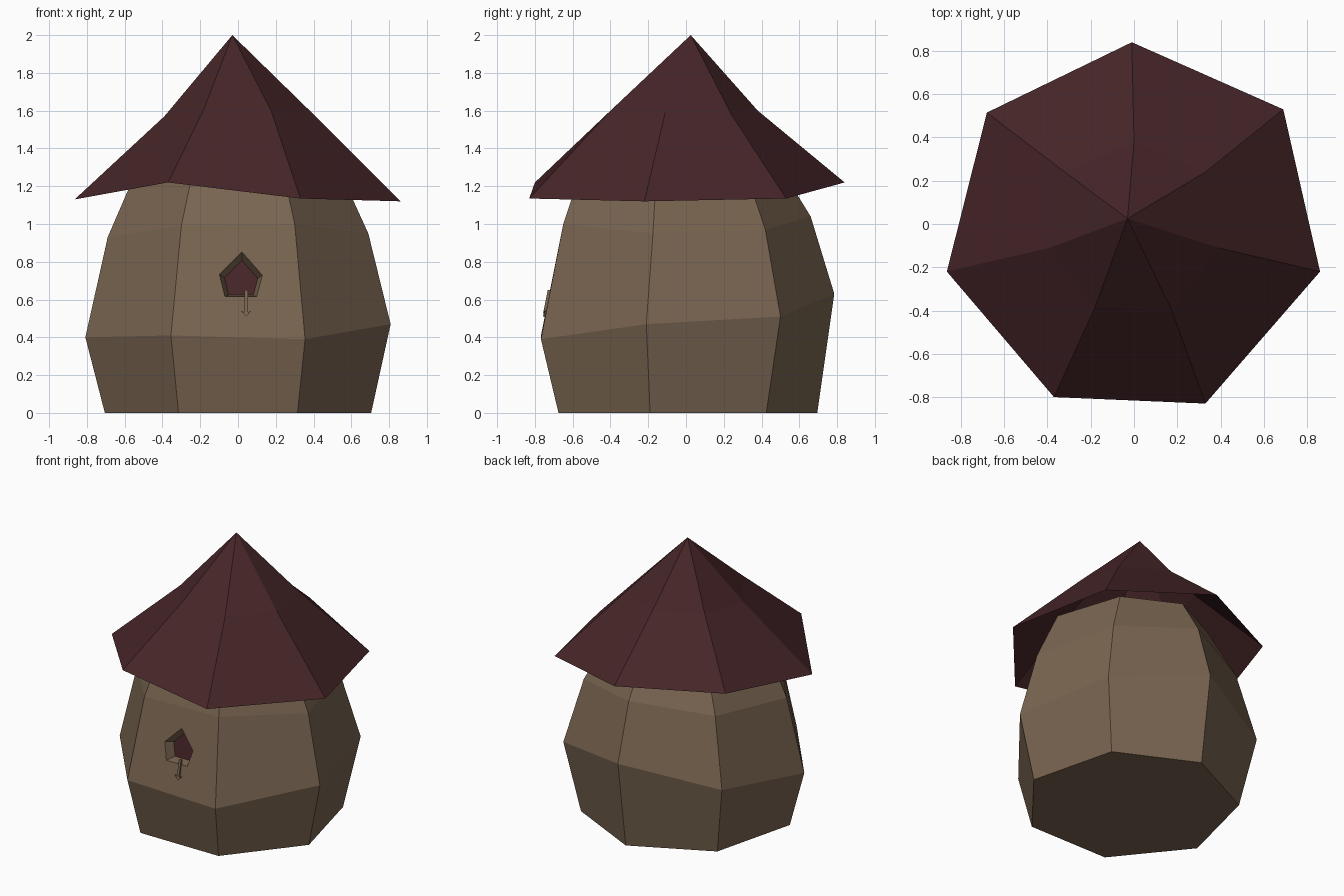
import bpy
import bmesh
from mathutils import Vector

cube = bpy.data.objects.get("Cube")
if cube:
    bpy.data.objects.remove(cube, do_unlink=True)


def make_material(name, colour):
    mat = bpy.data.materials.new(name)
    mat.use_nodes = True
    mat.diffuse_color = colour
    bsdf = next(n for n in mat.node_tree.nodes if n.type == 'BSDF_PRINCIPLED')
    bsdf.inputs["Base Color"].default_value = colour
    bsdf.inputs["Roughness"].default_value = 0.9
    return mat


wood = make_material("warm_brown_wood", (0.195, 0.132, 0.083, 1))
maroon = make_material("dark_maroon", (0.061, 0.0185, 0.021, 1))


def loft(name, rings, materials, cap_bottom=False, cap_top=False, apex=None):
    """Join rings of equal length (counter-clockwise, bottom to top) with flat faces."""
    bm = bmesh.new()
    loops = [[bm.verts.new(p) for p in ring] for ring in rings]
    count = len(loops[0])
    for low, high in zip(loops, loops[1:]):
        for i in range(count):
            j = (i + 1) % count
            bm.faces.new((low[i], low[j], high[j], high[i]))
    if cap_bottom:
        bm.faces.new(loops[0][::-1])
    if cap_top:
        bm.faces.new(loops[-1])
    if apex:
        tip = bm.verts.new(apex)
        for i in range(count):
            bm.faces.new((loops[-1][i], loops[-1][(i + 1) % count], tip))
    mesh = bpy.data.meshes.new(name)
    bm.to_mesh(mesh)
    bm.free()
    for mat in materials:
        mesh.materials.append(mat)
    obj = bpy.data.objects.new(name, mesh)
    bpy.context.collection.objects.link(obj)
    return obj


def heptagon(back_y, back_side, side, front, heights):
    """Seven corners, mirrored in x: back, three on the -x side, three on the +x side."""
    half = [back_side, side, front]
    flat = [(0, back_y)] + [(-x, y) for x, y in half] + half[::-1]
    return [(x, y, z) for (x, y), z in zip(flat, heights)]


# Body: uneven seven-sided barrel
body_rings = [
    heptagon(0.695, (0.55, 0.425), (0.705, -0.19), (0.315, -0.675), [0] * 7),
    heptagon(0.785, (0.64, 0.5), (0.808, -0.21), (0.355, -0.768),
             [0.63, 0.5, 0.4, 0.41, 0.39, 0.47, 0.51]),
    heptagon(0.66, (0.53, 0.42), (0.69, -0.175), (0.3, -0.65),
             [1.04, 0.98, 0.93, 0.99, 1.0, 0.95, 0.97]),
    heptagon(0.5, (0.38, 0.31), (0.53, -0.155), (0.235, -0.55), [1.3] * 7),
]
body = loft("body", body_rings, [wood, maroon], cap_bottom=True, cap_top=True)


# Front wall slope, used to seat the entrance and the perch
def wall_y(z):
    return -0.77 + 0.2 * (z - 0.4)


# Entrance: tapered five-sided recess with a dark floor
outline = [(0.02, 0.855), (-0.1, 0.735), (-0.07, 0.615), (0.1, 0.615), (0.13, 0.73)]


def entrance_ring(scale, depth):
    cx, cz = 0.02, 0.65
    pts = [(cx + (x - cx) * scale, cz + (z - cz) * scale) for x, z in outline]
    return [(x, wall_y(z) + depth, z) for x, z in pts]


cutter = loft("entrance_cutter", [entrance_ring(0.77, 0.07), entrance_ring(1.15, -0.05)],
              [wood, maroon], cap_bottom=True, cap_top=True)
bm = bmesh.new()
bm.from_mesh(cutter.data)
bmesh.ops.recalc_face_normals(bm, faces=bm.faces)
floor = max(bm.faces, key=lambda f: f.calc_center_median().y)
floor.material_index = 1
bm.to_mesh(cutter.data)
bm.free()
cutter.hide_render = True

cut = body.modifiers.new("entrance", 'BOOLEAN')
cut.operation = 'DIFFERENCE'
cut.solver = 'EXACT'
cut.object = cutter
bpy.context.view_layer.objects.active = body
bpy.ops.object.modifier_apply(modifier=cut.name)
bpy.data.objects.remove(cutter, do_unlink=True)


# Perch: thin stem hanging from the entrance, with a small pointed foot
def plate(name, points, out):
    rings = [[(x, wall_y(z) + d, z) for x, z in points] for d in (0.005, -out)]
    return loft(name, rings, [wood], cap_bottom=True, cap_top=True)


plate("perch_stem", [(0.035, 0.65), (0.035, 0.53), (0.052, 0.53), (0.052, 0.65)][::-1], 0.012)
plate("perch_foot", [(0.015, 0.54), (0.043, 0.51), (0.071, 0.54), (0.043, 0.53)][::-1], 0.009)
for name in ("perch_stem", "perch_foot"):
    mesh = bpy.data.objects[name].data
    bm = bmesh.new()
    bm.from_mesh(mesh)
    bmesh.ops.recalc_face_normals(bm, faces=bm.faces)
    bm.to_mesh(mesh)
    bm.free()

# Roof: open flared cone with a wavy eave and a slightly off-centre tip
eave = [(-0.01, 0.84, 1.22), (-0.68, 0.515, 1.22), (-0.865, -0.22, 1.13), (-0.37, -0.8, 1.22),
        (0.33, -0.83, 1.135), (0.86, -0.22, 1.12), (0.69, 0.53, 1.135)]
bend = [(0, 0.38, 1.6), (-0.32, 0.24, 1.6), (-0.39, -0.11, 1.57), (-0.18, -0.385, 1.61),
        (0.175, -0.4, 1.6), (0.39, -0.11, 1.59), (0.33, 0.24, 1.58)]
loft("roof", [eave, bend], [maroon], apex=Vector((-0.03, 0.025, 2.0)))
